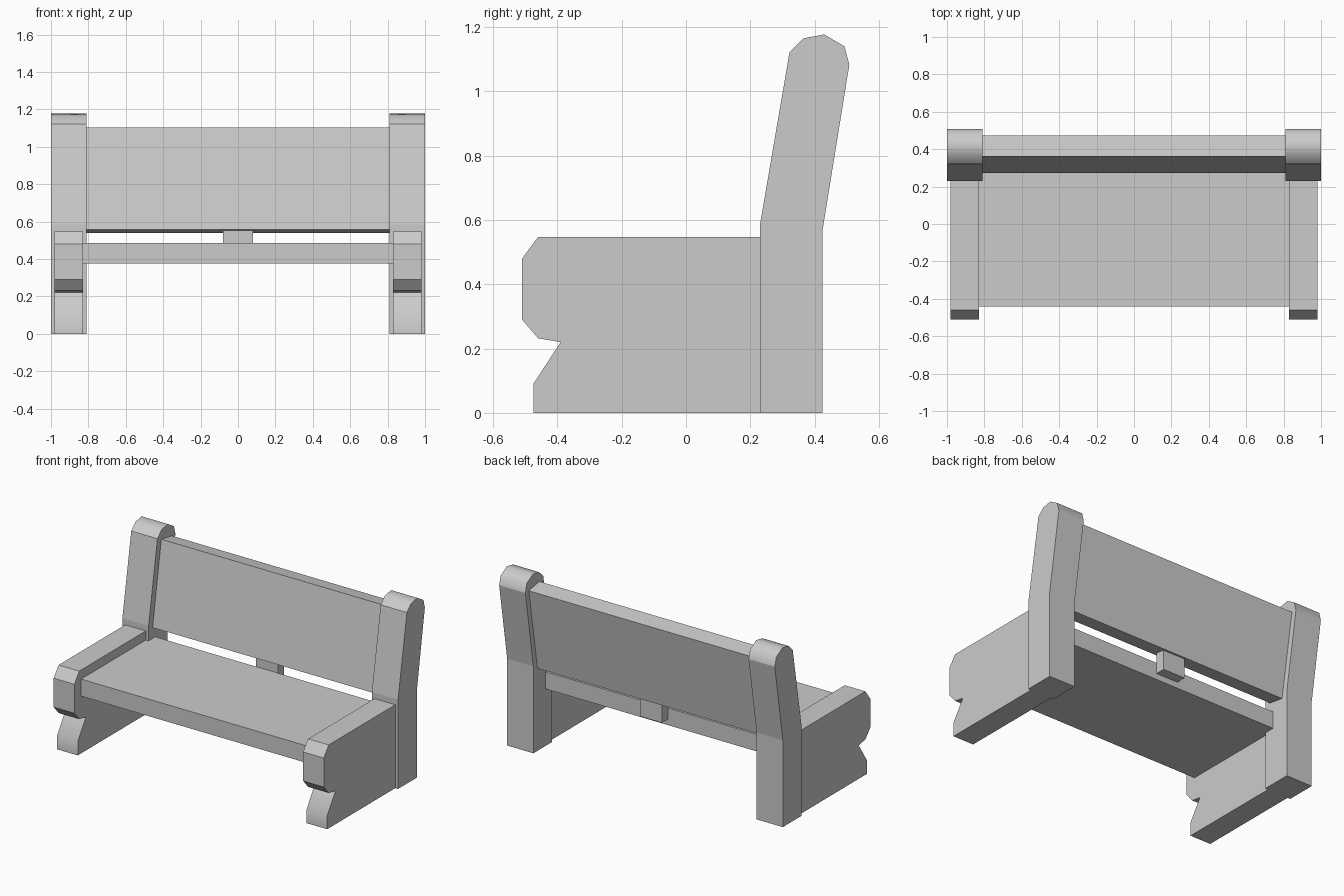
import bpy
import bmesh

cube = bpy.data.objects.get("Cube")
if cube:
    bpy.data.objects.remove(cube, do_unlink=True)

grey = bpy.data.materials.new("plain_grey")
grey.use_nodes = True
COLOUR = (0.6, 0.6, 0.6, 1)
grey.diffuse_color = COLOUR
grey.node_tree.nodes["Principled BSDF"].inputs["Base Color"].default_value = COLOUR


def extrude_profile(name, profile, x0, x1, smooth_rule=None):
    """Extrude a (y, z) outline along x; smooth the faces picked by the rule."""
    bm = bmesh.new()
    face = bm.faces.new([bm.verts.new((x0, y, z)) for y, z in profile])
    result = bmesh.ops.extrude_face_region(bm, geom=[face])
    for v in result["geom"]:
        if isinstance(v, bmesh.types.BMVert):
            v.co.x = x1
    bmesh.ops.recalc_face_normals(bm, faces=bm.faces)
    for f in bm.faces:
        c = f.calc_center_median()
        f.smooth = bool(smooth_rule and abs(f.normal.x) < 0.5 and smooth_rule(c))
    mesh = bpy.data.meshes.new(name)
    bm.to_mesh(mesh)
    bm.free()
    mesh.materials.append(grey)
    obj = bpy.data.objects.new(name, mesh)
    bpy.context.collection.objects.link(obj)
    return obj


def box_outline(y0, y1, z0, z1):
    return [(y0, z0), (y1, z0), (y1, z1), (y0, z1)]


# Leaning post with a rounded top
post = [(0.23, 0), (0.425, 0), (0.425, 0.57), (0.508, 1.083), (0.493, 1.14),
        (0.43, 1.177), (0.365, 1.165), (0.322, 1.122), (0.23, 0.585)]

# Bench end with a chamfered arm and a notched foot
bench_end = [(-0.475, 0), (0.25, 0), (0.25, 0.547), (-0.46, 0.547), (-0.51, 0.48),
             (-0.51, 0.29), (-0.46, 0.232), (-0.39, 0.22), (-0.475, 0.09)]

for side, s in (("left", 1), ("right", -1)):
    extrude_profile(side + "_post", post, s * 0.81, s, lambda c: c.z > 1.09)
    extrude_profile(side + "_bench_end", bench_end, s * 0.83, s * 0.98,
                    lambda c: c.y < -0.4 and 0.01 < c.z < 0.2)

# Seat board, tilted backrest and the small spacer between them
extrude_profile("seat", box_outline(-0.44, 0.30, 0.375, 0.487), -0.84, 0.84)
extrude_profile("backrest", [(0.272, 0.558), (0.382, 0.54), (0.472, 1.084), (0.362, 1.103)],
                -0.82, 0.82)
extrude_profile("spacer_block", box_outline(0.30, 0.365, 0.415, 0.552), -0.08, 0.08)
